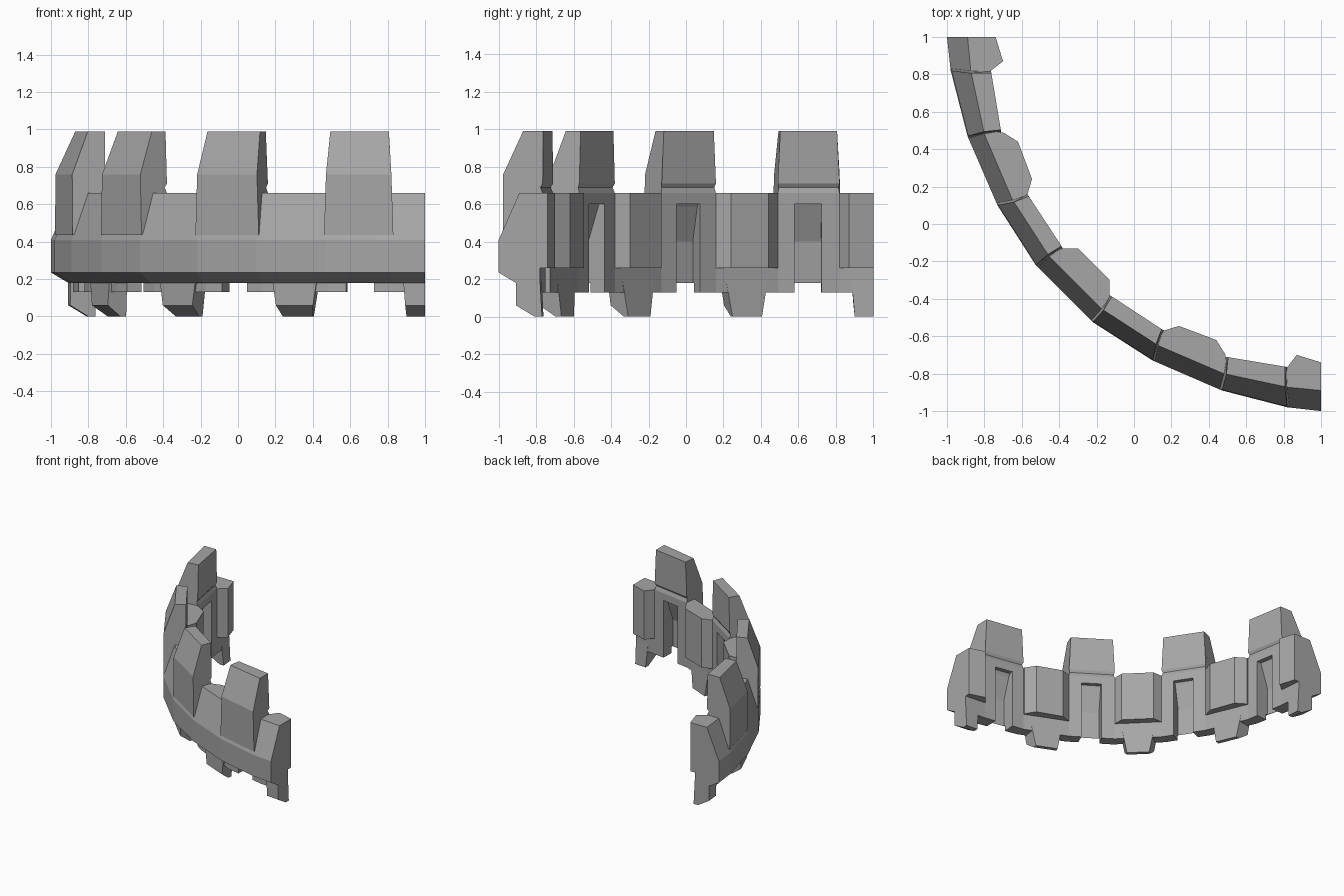
import bpy
import bmesh

cube = bpy.data.objects.get("Cube")
if cube:
    bpy.data.objects.remove(cube)

stone = bpy.data.materials.new("grey_stone")
stone.use_nodes = True
colour = (0.38, 0.38, 0.38, 1)
stone.diffuse_color = colour
stone.node_tree.nodes["Principled BSDF"].inputs["Base Color"].default_value = colour

# Plan of the curved wall: joints between bays, mirrored across the diagonal
outer = [(1, -1), (.82, -.98), (.47, -.89), (.1, -.73), (-.22, -.525)]
inner = [(1, -.78), (.82, -.765), (.49, -.71), (.16, -.57), (-.13, -.38)]
outer += [(y, x) for x, y in reversed(outer)]
inner += [(y, x) for x, y in reversed(inner)]


def mix(a, b, f):
    return tuple(p + (q - p) * f for p, q in zip(a, b))


def place(u, t, z):
    """u runs along the wall in bays, t runs from outer to inner face."""
    i = min(max(int(u), 0), len(outer) - 2)
    o = mix(outer[i], outer[i + 1], u - i)
    n = mix(inner[i], inner[i + 1], u - i)
    return (*mix(o, n, t), z)


def loft(name, ring_a, ring_b):
    """Solid between two matching rings of points."""
    bm = bmesh.new()
    a = [bm.verts.new(p) for p in ring_a]
    b = [bm.verts.new(p) for p in ring_b]
    bm.faces.new(a)
    bm.faces.new(b[::-1])
    for i in range(len(a)):
        j = (i + 1) % len(a)
        bm.faces.new((a[i], b[i], b[j], a[j]))
    bmesh.ops.recalc_face_normals(bm, faces=bm.faces)
    mesh = bpy.data.meshes.new(name)
    bm.to_mesh(mesh)
    bm.free()
    mesh.materials.append(stone)
    obj = bpy.data.objects.new(name, mesh)
    bpy.context.collection.objects.link(obj)


def section(name, profile, bay, start, end, trim_start=1, trim_end=1):
    """Sweep a (t, z, trim) profile along part of one bay."""
    def ring(f, sign):
        pts = []
        for t, z, trim in profile:
            i = bay
            o = mix(outer[i], outer[i + 1], f + sign * trim)
            n = mix(inner[i], inner[i + 1], f + sign * trim)
            pts.append((*mix(o, n, t), z))
        return pts
    loft(name, ring(start, trim_start), ring(end, -trim_end))


# Cross-sections as (depth, height, end trim)
wall = [(0, .235, 0), (0, .41, 0), (.5, .66, 0), (1, .66, 0),
        (1, .13, 0), (.5, .13, 0), (.5, .18, 0), (.42, .18, 0)]
niche = [(0, .235, 0), (0, .41, 0), (.5, .66, 0), (1, .66, 0),
         (1, .6, 0), (.8, .6, 0), (.42, .4, 0), (.42, .18, 0)]
merlon = [(.02, .435, -.03), (.02, .76, .0), (.5, .99, .04), (1, .99, .04),
          (1, .71, 0), (.94, .69, .02), (1, .66, 0), (.5, .5, -.01)]
foot = [(.42, .2, 0), (.42, .06, .06), (.87, 0, .1), (1.05, 0, .1), (1, .2, 0)]

last = len(outer) - 2
for bay in range(last + 1):
    if bay % 2:
        # Merlon bays have a niche in the inner face
        section(f"wall_pier_a_{bay}", wall, bay, 0, .27)
        section(f"wall_niche_{bay}", niche, bay, .27, .71)
        section(f"wall_pier_b_{bay}", wall, bay, .71, 1)
        section(f"merlon_{bay}", merlon, bay, 0, 1)
    else:
        # Open bays have a foot below
        section(f"wall_bay_{bay}", wall, bay, 0, 1)
        if bay == 0:
            section("foot_start", foot, bay, 0, .65, trim_start=0)
        elif bay == last:
            section("foot_end", foot, bay, .35, 1, trim_end=0)
        else:
            section(f"foot_{bay}", foot, bay, .16, .84)

# Buttresses on the inner face of the open bays
end_plan = [(1, -.85), (1, -.74), (.87, -.70), (.82, -.765), (.83, -.85)]
side_plan = [(.48, -.76), (.49, -.70), (.44, -.62), (.24, -.545), (.16, -.57), (.14, -.62)]
middle_plan = [(-.16, -.42), (-.13, -.38), (-.13, -.3), (-.3, -.13), (-.38, -.13), (-.42, -.16)]


def buttress(name, plan):
    loft(name, [(x, y, .26) for x, y in plan], [(x, y, .66) for x, y in plan])


buttress("buttress_middle", middle_plan)
for label, plan in (("end", end_plan), ("side", side_plan)):
    buttress(f"buttress_{label}_a", plan)
    buttress(f"buttress_{label}_b", [(y, x) for x, y in plan])
